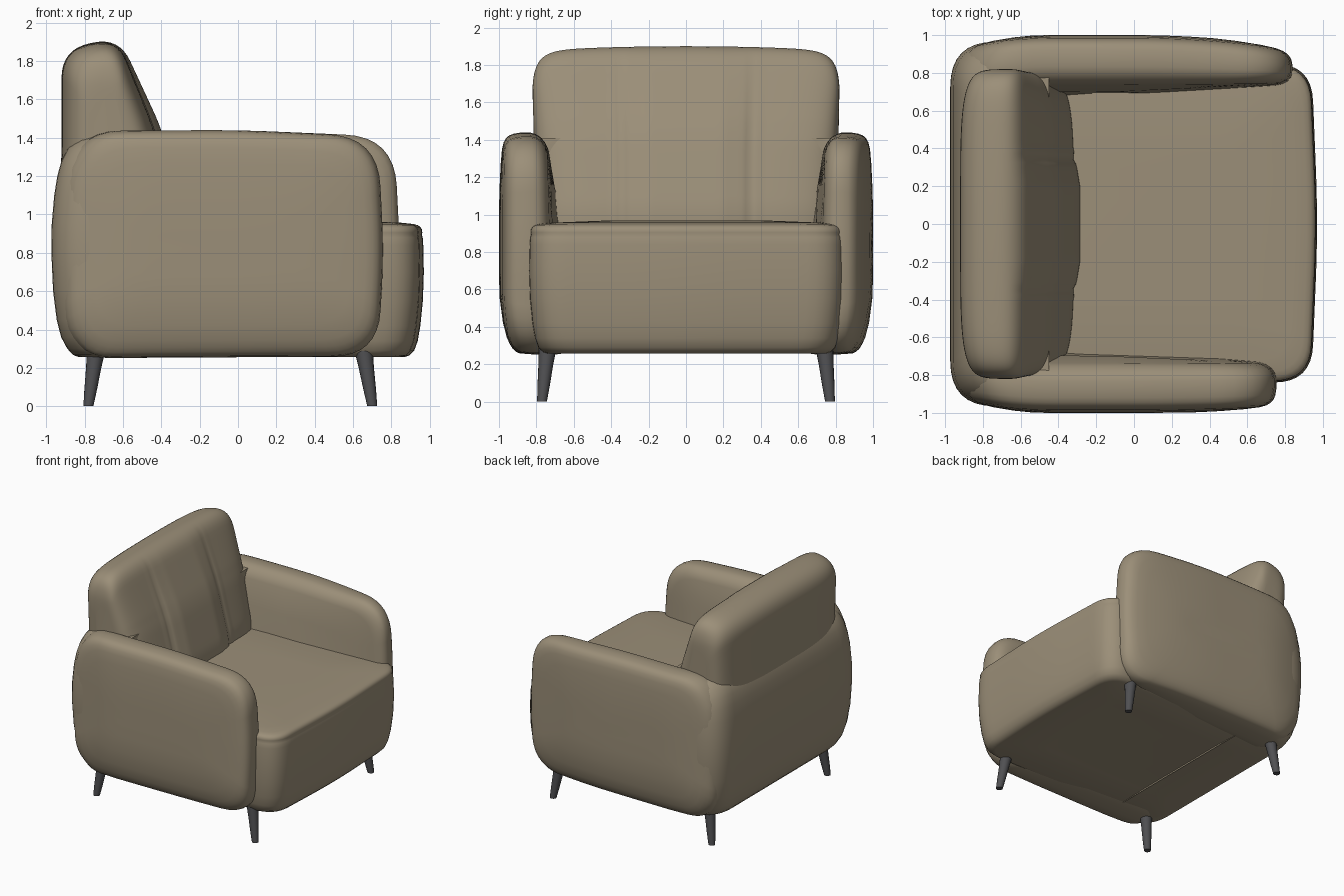
import bpy, bmesh
from math import cos, sin, pi, exp
from mathutils import Vector

if "Cube" in bpy.data.objects:
    bpy.data.objects.remove(bpy.data.objects["Cube"])


def material(name, rgb):
    m = bpy.data.materials.new(name)
    m.diffuse_color = (*rgb, 1)
    m.use_nodes = True
    m.node_tree.nodes["Principled BSDF"].inputs["Base Color"].default_value = m.diffuse_color
    return m


FABRIC = material("tan_fabric", (0.33, 0.275, 0.19))
METAL = material("dark_metal", (0.08, 0.08, 0.085))


def outline(corners, arc=8, straight=6):
    """Closed outline with rounded corners from (a, b, radius) points."""
    ends, n = [], len(corners)
    for i, (a, b, r) in enumerate(corners):
        p = Vector((a, b))
        prev, nxt = Vector(corners[i - 1][:2]), Vector(corners[(i + 1) % n][:2])
        ends.append((p + (prev - p).normalized() * r, p, p + (nxt - p).normalized() * r))
    pts = []
    for i, (s, p, e) in enumerate(ends):
        for k in range(arc + 1):
            t = k / arc
            pts.append(s * (1 - t) ** 2 + p * 2 * t * (1 - t) + e * t * t)
        following = ends[(i + 1) % n][0]
        pts += [e.lerp(following, k / straight) for k in range(1, straight)]
    return pts


def inset(pts, d):
    """Shrink an outline evenly towards the middle of its bounds."""
    lo = Vector((min(p.x for p in pts), min(p.y for p in pts)))
    hi = Vector((max(p.x for p in pts), max(p.y for p in pts)))
    c, h = (lo + hi) / 2, (hi - lo) / 2
    return [Vector((c.x + (p.x - c.x) * (1 - d / h.x), c.y + (p.y - c.y) * (1 - d / h.y))) for p in pts]


def loft(name, rings, mat):
    """Skin a list of equal-length rings of 3D points and cap both ends."""
    bm = bmesh.new()
    rows = [[bm.verts.new(p) for p in ring] for ring in rings]
    n = len(rows[0])
    for r0, r1 in zip(rows, rows[1:]):
        for i in range(n):
            j = (i + 1) % n
            bm.faces.new((r0[i], r0[j], r1[j], r1[i]))
    bm.faces.new(rows[0])
    bm.faces.new(rows[-1])
    bmesh.ops.recalc_face_normals(bm, faces=bm.faces)
    me = bpy.data.meshes.new(name)
    bm.to_mesh(me)
    bm.free()
    me.materials.append(mat)
    ob = bpy.data.objects.new(name, me)
    bpy.context.collection.objects.link(ob)
    bpy.ops.object.select_all(action='DESELECT')
    ob.select_set(True)
    bpy.context.view_layer.objects.active = ob
    bpy.ops.object.shade_smooth_by_angle(angle=0.8)
    return ob


def clamp(v):
    return max(0.0, min(1.0, v))


# Seat block: footprint lofted upwards, with a faint seam below the front edge
foot = outline([(-0.93, -0.83, 0.22), (0.94, -0.84, 0.2), (0.975, 0, 0.3), (0.94, 0.85, 0.2),
                (-0.93, 0.83, 0.22), (-0.93, 0, 0.3)])
levels = [(0.27, 0.4), (0.257, 0.1), (0.265, 0.075), (0.29, 0.05), (0.34, 0.032), (0.42, 0.018),
          (0.55, 0.005), (0.7, 0), (0.84, 0.003), (0.88, 0.006), (0.893, 0.010), (0.905, 0.008),
          (0.922, 0.010), (0.935, 0.018), (0.944, 0.032), (0.95, 0.055), (0.957, 0.12), (0.968, 0.4)]
loft("seat", [[(p.x, p.y, z) for p in inset(foot, d)] for z, d in levels], FABRIC)

# Back shell: bulging rear wall that wraps round into both arms
rings = []
for z, x, half in [(0.275, -0.7, 0.7), (0.257, -0.82, 0.84), (0.268, -0.86, 0.865), (0.30, -0.89, 0.89),
                   (0.36, -0.922, 0.915), (0.45, -0.945, 0.935), (0.6, -0.964, 0.955), (0.8, -0.973, 0.965),
                   (0.95, -0.971, 0.965), (1.1, -0.958, 0.96), (1.2, -0.942, 0.95), (1.28, -0.92, 0.935),
                   (1.34, -0.89, 0.915), (1.385, -0.85, 0.89), (1.41, -0.80, 0.86), (1.41, -0.7, 0.8)]:
    shell = outline([(x, -half, 0.24), (-0.45, -half, 0.02), (-0.45, half, 0.02), (x, half, 0.24)])
    rings.append([(p.x, p.y, z) for p in shell])
loft("back_shell", rings, FABRIC)


# Arms: side outline lofted outwards; inner face leans in, rear corner wraps round
def arm(name, side, front, taper):
    shape = outline([(-0.97, 0.25, 0.27), (-0.985, 0.85, 0.2), (-0.95, 1.435, 0.33),
                     (0.0, 1.44, 0.2), (front - 0.03, 1.405, 0.26), (front, 0.8, 0.2),
                     (front - 0.03, 0.26, 0.24)])
    steps = [(0.745, 0.3), (0.745, 0.09), (0.755, 0.055), (0.775, 0.025), (0.80, 0.008), (0.83, 0),
             (0.88, 0), (0.92, 0.006), (0.945, 0.015), (0.962, 0.03), (0.975, 0.053), (0.984, 0.09),
             (0.991, 0.17), (0.997, 0.3), (1.0, 0.42), (1.0, 0.54)]
    rings = []
    for y, d in steps:
        ring = []
        for p in inset(shape, d):
            lean = 0.17 * (1 - 0.85 * clamp((p.x + 0.1) / 0.8))
            yy = y - lean * (1.4 - p.y) * clamp((0.92 - y) / 0.16)
            yy -= taper * clamp(p.x / 0.8) ** 2 * clamp((y - 0.745) / 0.2)
            yy -= 0.03 * clamp((-0.4 - p.x) / 0.5) ** 2
            yy -= 0.035 * clamp((0.6 - p.y) / 0.3) ** 2 * clamp((y - 0.8) / 0.15)
            xx = p.x + 0.09 * clamp((y - 0.65) / 0.33) * clamp((-0.5 - p.x) / 0.4)
            ring.append((xx, side * yy, p.y))
        rings.append(ring)
    loft(name, rings, FABRIC)


arm("near_arm", -1, 0.76, 0.02)
arm("far_arm", 1, 0.845, 0.06)

# Backrest: side profile swept across the width, with two soft vertical seams
prof = outline([(-0.93, 0.6, 0.03), (-0.945, 0.95, 0.15), (-0.92, 1.25, 0.14), (-0.92, 1.86, 0.15),
                (-0.62, 1.925, 0.14), (-0.40, 1.45, 0.1), (-0.28, 1.0, 0.1), (-0.30, 0.6, 0.03)])
rings = []
N = 100
for k in range(N + 1):
    u = 0.9985 * sin((k / N - 0.5) * pi)
    y = 0.825 * u
    sx = (1 - abs(u) ** 5) ** 0.2
    sz = (1 - abs(u) ** 12) ** (1 / 12)
    dent = 0.012 * exp(-((abs(y) - 0.355) / 0.02) ** 2) + 0.035 * clamp((abs(y) - 0.2) / 0.22)
    ring = []
    for p in prof:
        front = clamp((p.x + 0.66) / 0.25)
        x = -0.65 + (p.x - dent * front + 0.65) * sx
        z = 0.95 + (p.y - 0.95) * sz * (1 - 0.025 * u * u)
        ring.append((x, y * (0.975 + 0.025 * clamp((z - 1.3) / 0.4)), z))
    rings.append(ring)
loft("backrest", rings, FABRIC)

# Four slim splayed legs
for end, x0, x1 in (("front", 0.655, 0.70), ("back", -0.74, -0.78)):
    for label, s in (("near", -1), ("far", 1)):
        rings = []
        for t, r in ((0, 0.048), (0.3, 0.04), (0.7, 0.033), (1, 0.026)):
            cx, cy, z = x0 + (x1 - x0) * t, s * (0.74 + 0.03 * t), 0.29 * (1 - t)
            rings.append([(cx + r * cos(a * pi / 8), cy + r * sin(a * pi / 8), z) for a in range(16)])
        loft(f"{end}_{label}_leg", rings, METAL)
